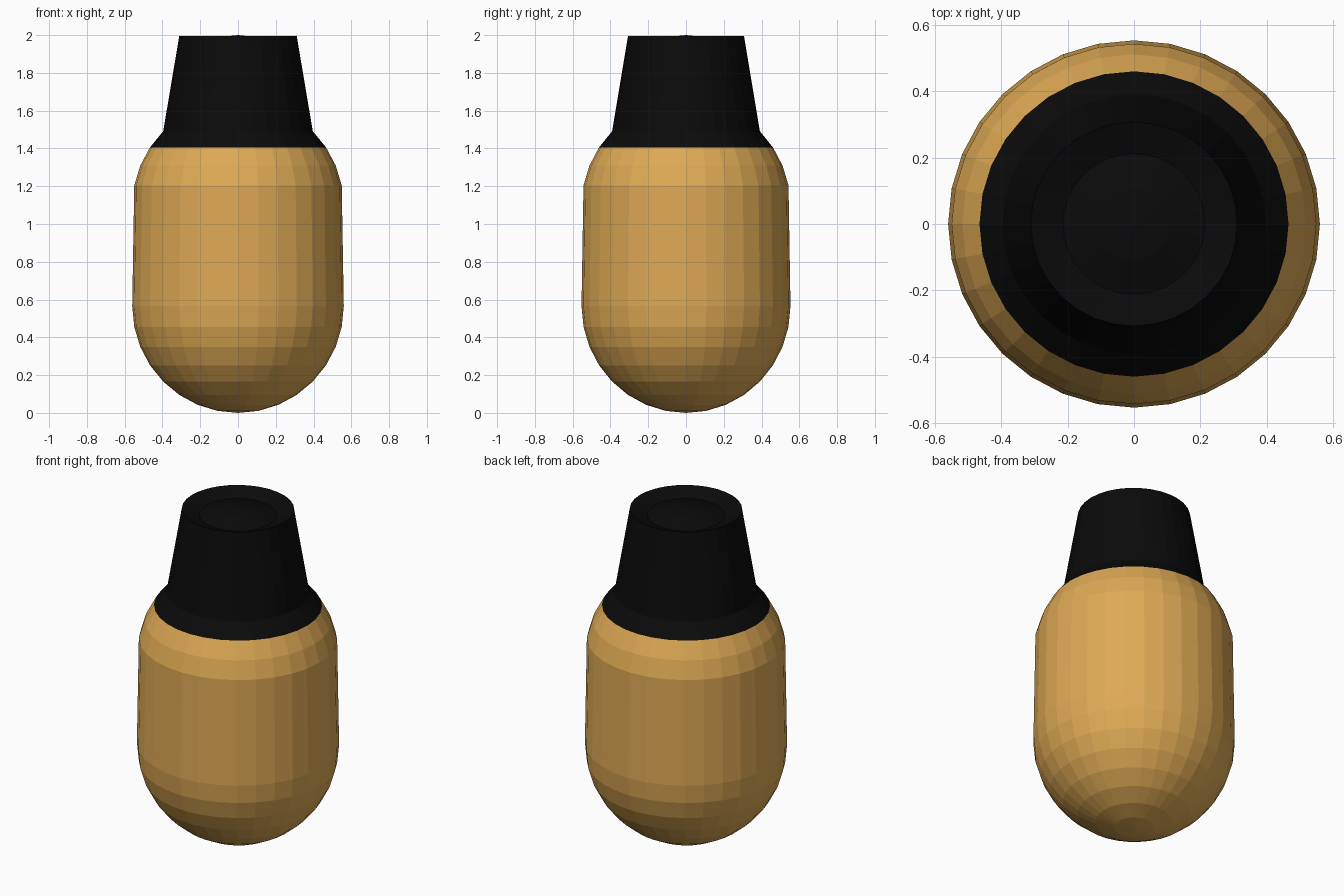
import bpy, bmesh
from math import sin, cos, pi, radians

if "Cube" in bpy.data.objects:
    bpy.data.objects.remove(bpy.data.objects["Cube"])

SIDES = 32
R = 0.56          # bulb radius
SQUASH_Y = 0.988  # very slightly narrower front to back


def material(name, rgb):
    m = bpy.data.materials.new(name)
    m.diffuse_color = (*rgb, 1)
    m.use_nodes = True
    m.node_tree.nodes["Principled BSDF"].inputs["Base Color"].default_value = m.diffuse_color
    return m


def lathe(name, profile, mat):
    """Revolve (radius, z) points, listed bottom to top, around z; radius 0 makes a pole."""
    bm = bmesh.new()
    rings = []
    for r, z in profile:
        if r == 0:
            rings.append([bm.verts.new((0, 0, z))] * SIDES)
        else:
            rings.append([bm.verts.new((r * cos(2 * pi * i / SIDES),
                                        r * SQUASH_Y * sin(2 * pi * i / SIDES), z))
                          for i in range(SIDES)])
    for a, b in zip(rings, rings[1:]):
        for i in range(SIDES):
            j = (i + 1) % SIDES
            loop = list(dict.fromkeys((a[i], a[j], b[j], b[i])))
            bm.faces.new(loop)
    mesh = bpy.data.meshes.new(name)
    bm.to_mesh(mesh)
    bm.free()
    mesh.materials.append(mat)
    ob = bpy.data.objects.new(name, mesh)
    bpy.context.collection.objects.link(ob)
    return ob


def dome(step, centre, height=R):
    """Ring of a 16-ring sphere, step counted from the equator."""
    a = radians(11.25 * step)
    return (R * cos(a) if abs(step) < 8 else 0, centre + height * sin(a))


tan = material("tan", (0.73, 0.40, 0.09))
black = material("black", (0.003, 0.003, 0.003))

# rounded body: lower half sphere, long wall, start of the upper dome
body = [dome(s, 0.566, 0.566) for s in range(-8, 1)]
body += [dome(s, 1.095) for s in (1, 2, 3)]
lathe("body", body, tan)

# black cap: sloped collar, tapered neck, rim and sunken domed top
cap = [dome(3, 1.095), dome(4, 1.095), (0.311, 1.995)]
cap += [dome(s, 2.0 - R) for s in (6, 7, 8)]
lathe("cap", cap, black)
